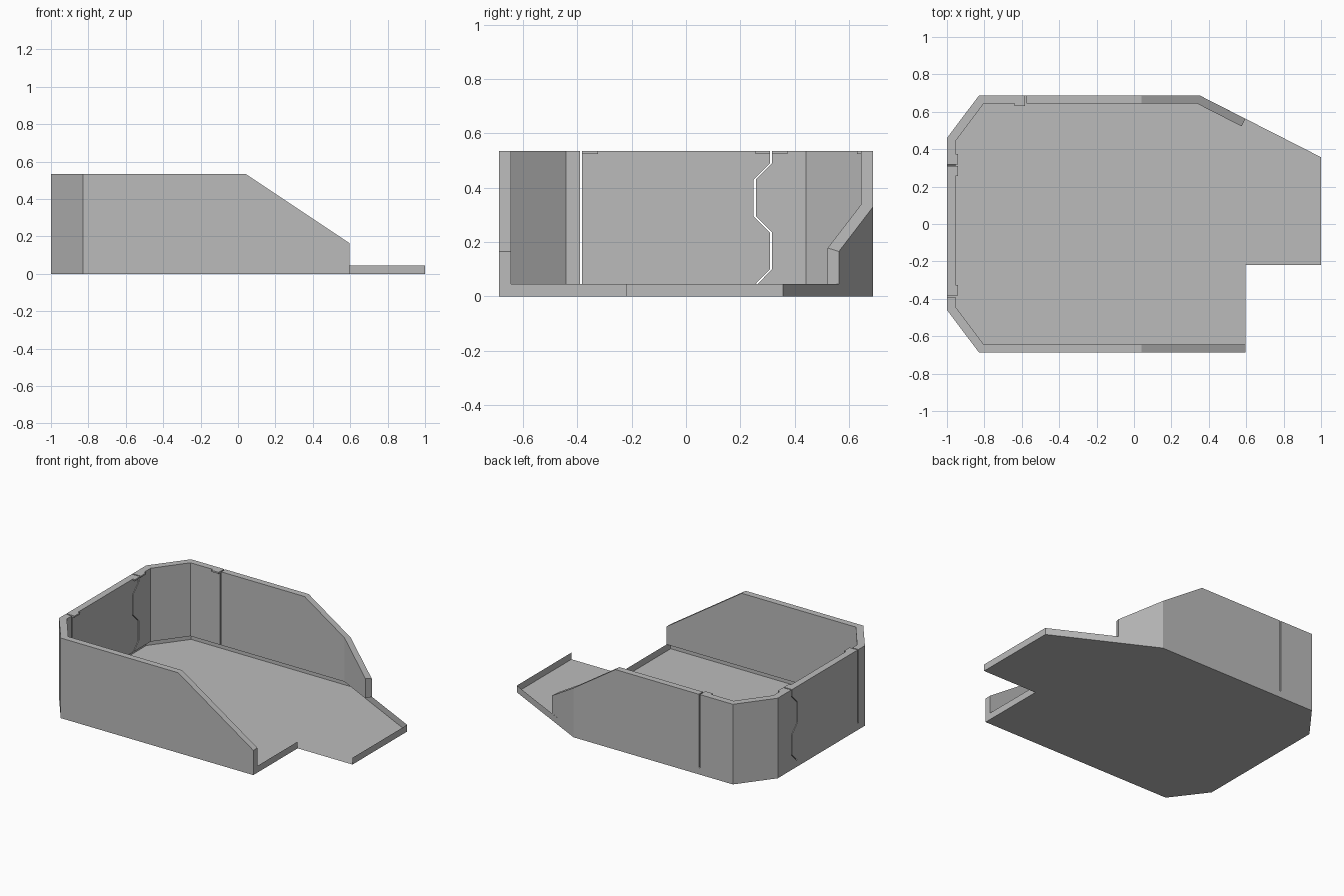
import bpy, bmesh

cube = bpy.data.objects.get("Cube")
if cube:
    bpy.data.objects.remove(cube, do_unlink=True)

grey = bpy.data.materials.new("plain_grey")
grey.use_nodes = True
color = (0.5, 0.5, 0.5, 1)
grey.diffuse_color = color
grey.node_tree.nodes["Principled BSDF"].inputs["Base Color"].default_value = color

RIM, TOP = 0.045, 0.535   # tray rim height and wall height
GAP = 0.008               # width of the seams between wall panels


def add_object(name, bm):
    mesh = bpy.data.meshes.new(name)
    bm.to_mesh(mesh)
    bm.free()
    mesh.materials.append(grey)
    obj = bpy.data.objects.new(name, mesh)
    bpy.context.collection.objects.link(obj)
    return obj


def prism(name, points, axis, lo, hi):
    """Extrude a flat outline along one axis from lo to hi."""
    place = {"x": lambda a, b, t: (t, a, b),
             "y": lambda a, b, t: (a, t, b),
             "z": lambda a, b, t: (a, b, t)}[axis]
    bm = bmesh.new()
    base = [bm.verts.new(place(a, b, lo)) for a, b in points]
    cap = [bm.verts.new(place(a, b, hi)) for a, b in points]
    bm.faces.new(base)
    bm.faces.new(cap)
    for i in range(len(base)):
        j = (i + 1) % len(base)
        bm.faces.new((base[i], base[j], cap[j], cap[i]))
    bmesh.ops.recalc_face_normals(bm, faces=bm.faces)
    return add_object(name, bm)


def rect(a0, a1, b0, b1):
    return [(a0, b0), (a1, b0), (a1, b1), (a0, b1)]


def cut(target, cutters):
    """Subtract the cutters from the target, then delete them."""
    for cutter in cutters:
        mod = target.modifiers.new("cut", "BOOLEAN")
        mod.operation = "DIFFERENCE"
        mod.object = cutter
    graph = bpy.context.evaluated_depsgraph_get()
    graph.update()
    mesh = bpy.data.meshes.new_from_object(target.evaluated_get(graph))
    target.modifiers.clear()
    target.data = mesh
    for cutter in cutters:
        bpy.data.objects.remove(cutter, do_unlink=True)


# Shallow floor tray: bottom sheet with a low rim, open on the front of the tongue
outline = [(0.595, -0.688), (-0.828, -0.688), (-1, -0.46), (-1, 0.46),
           (-0.828, 0.688), (0.35, 0.688), (1, 0.357), (1, -0.22), (0.595, -0.22)]
OPEN_EDGE = 7
bm = bmesh.new()
low = [bm.verts.new((x, y, 0)) for x, y in outline]
high = [bm.verts.new((x, y, RIM)) for x, y in outline]
bm.faces.new(low)
for i in range(len(low)):
    j = (i + 1) % len(low)
    if i != OPEN_EDGE:
        bm.faces.new((low[j], low[i], high[i], high[j]))
bm.normal_update()
if bm.faces[:][0].normal.z > 0:
    bmesh.ops.reverse_faces(bm, faces=bm.faces)
add_object("floor_tray", bm)

# Thick wall following the tray, ending square on the slanted back side
outer = outline[:6] + [(0.595, 0.563)]
inner = [(0.575, 0.522), (0.335, 0.645), (-0.803, 0.645), (-0.955, 0.442),
         (-0.955, -0.442), (-0.803, -0.645), (0.595, -0.645)]
wall = prism("wall", outer + inner, "z", RIM, TOP)

# Sloping cut that lowers both wall arms toward the tongue
slope = prism("slope_cutter", [(0.04, TOP), (0.64, 0.135), (1.2, 0.135), (1.2, 0.7), (0.04, 0.7)],
              "y", -1, 1)

# Seams: one zigzag and one straight in the end wall, one straight in the back wall
zigzag = [(0.25, RIM - 0.01), (0.313, 0.1), (0.313, 0.235), (0.253, 0.295),
          (0.253, 0.43), (0.313, 0.49), (0.313, 0.6)]
half = GAP / 2
zig = prism("zigzag_cutter",
            [(y - half, z) for y, z in zigzag] + [(y + half, z) for y, z in reversed(zigzag)],
            "x", -1.1, -0.9)
straight = prism("end_seam_cutter", rect(-0.387 - half, -0.387 + half, 0, 0.7), "x", -1.1, -0.9)
back = prism("back_seam_cutter", rect(-0.58 - half, -0.58 + half, 0, 0.7), "y", 0.6, 0.8)
cut(wall, [slope, zig, straight, back])

# Thin tabs on the inner top edge beside the seams
tabs = {
    "end_tab_front": rect(-0.957, -0.94, -0.383, -0.325),
    "end_tab_middle": rect(-0.957, -0.94, 0.256, 0.309),
    "end_tab_back": rect(-0.957, -0.94, 0.317, 0.374),
    "back_tab": rect(-0.64, -0.584, 0.63, 0.647),
}
for name, points in tabs.items():
    prism(name, points, "z", TOP - 0.01, TOP)
